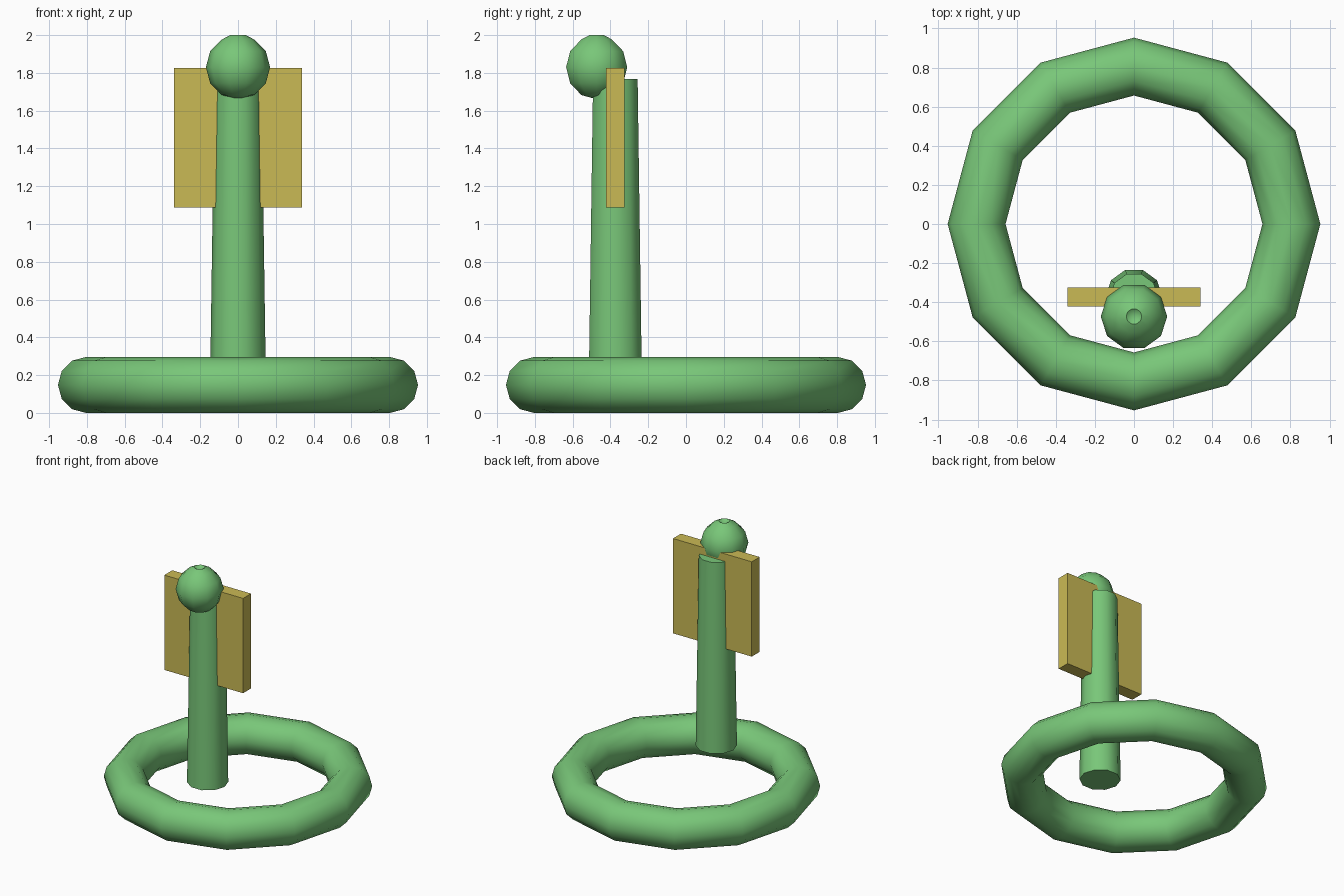
import bpy, bmesh
from math import sin, cos, pi, radians

if "Cube" in bpy.data.objects:
    bpy.data.objects.remove(bpy.data.objects["Cube"])


def material(name, rgb):
    m = bpy.data.materials.new(name)
    m.diffuse_color = (*rgb, 1)
    m.use_nodes = True
    m.node_tree.nodes["Principled BSDF"].inputs["Base Color"].default_value = m.diffuse_color
    return m


GREEN = material("green", (0.19, 0.57, 0.19))
YELLOW = material("yellow", (0.59, 0.49, 0.09))


def lathe(name, profile, sides, y=0, closed=False):
    """Turn (radius, z) points, listed bottom to top on the outside, around z."""
    bm = bmesh.new()
    rows = []
    for r, z in profile:
        if r == 0:
            rows.append([bm.verts.new((0, 0, z))] * sides)
        else:
            rows.append([bm.verts.new((r * cos(2 * pi * i / sides),
                                       r * sin(2 * pi * i / sides), z))
                         for i in range(sides)])
    pairs = list(zip(rows, rows[1:]))
    if closed:
        pairs.append((rows[-1], rows[0]))
    for a, b in pairs:
        for i in range(sides):
            j = (i + 1) % sides
            bm.faces.new(dict.fromkeys((a[i], a[j], b[j], b[i])))
    bmesh.ops.recalc_face_normals(bm, faces=bm.faces)
    mesh = bpy.data.meshes.new(name)
    bm.to_mesh(mesh)
    bm.free()
    ob = bpy.data.objects.new(name, mesh)
    bpy.context.collection.objects.link(ob)
    ob.location.y = y
    mesh.materials.append(GREEN)
    bpy.ops.object.select_all(action='DESELECT')
    ob.select_set(True)
    bpy.context.view_layer.objects.active = ob
    bpy.ops.object.shade_smooth_by_angle(angle=radians(40))
    return ob


# Base ring: twelve-sided torus
tube = 0.148
lathe("base_ring", [(0.805 + tube * cos(k * pi / 6), tube + tube * sin(k * pi / 6))
                    for k in range(12)], 12, closed=True)

# Tapered ten-sided post standing inside the ring
lathe("post", [(0, 0.285), (0.146, 0.285), (0.124, 1.768), (0, 1.768)], 10, y=-0.374)

# Ball at the top of the post, with a small dimple at its crown
R, zc = 0.17, 1.83
ball = [(0, zc - R)]
ball += [(R * cos(a * pi / 6), zc + R * sin(a * pi / 6)) for a in range(-2, 3)]
ball += [(0.04, zc + R), (0, zc + R - 0.03)]
lathe("ball", ball, 10, y=-0.473)

# Flat board passing through the post
bpy.ops.mesh.primitive_cube_add(size=1, location=(0, -0.374, 1.457))
board = bpy.context.object
board.name = "board"
board.scale = (0.68, 0.098, 0.74)
bpy.ops.object.transform_apply(location=False, rotation=False, scale=True)
board.data.materials.append(YELLOW)
